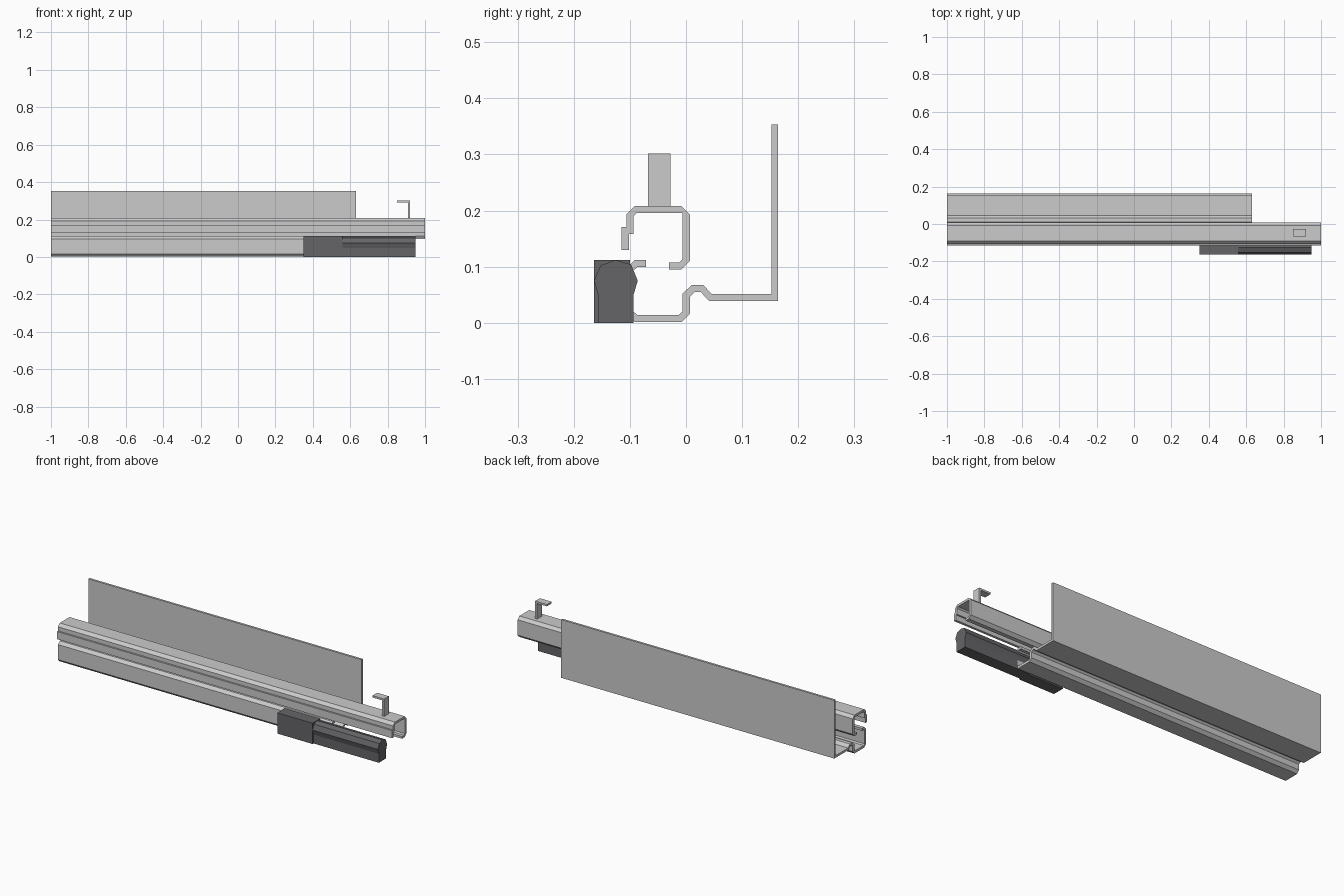
import bpy, bmesh

dark = bpy.data.materials.new("dark_grey")
dark.diffuse_color = (0.13, 0.13, 0.14, 1)


def extrude(name, outline, start, end, axis="x", mat=None):
    """Extrude a closed outline along x (outline in y,z) or y (outline in x,z)."""
    bm = bmesh.new()
    place = (lambda p: (start, *p)) if axis == "x" else (lambda p: (p[0], start, p[1]))
    face = bm.faces.new([bm.verts.new(place(p)) for p in outline])
    moved = bmesh.ops.extrude_face_region(bm, geom=[face])["geom"]
    step = (end - start, 0, 0) if axis == "x" else (0, end - start, 0)
    bmesh.ops.translate(bm, vec=step,
                        verts=[v for v in moved if isinstance(v, bmesh.types.BMVert)])
    bmesh.ops.recalc_face_normals(bm, faces=bm.faces[:])
    mesh = bpy.data.meshes.new(name)
    bm.to_mesh(mesh)
    bm.free()
    obj = bpy.data.objects.new(name, mesh)
    bpy.context.collection.objects.link(obj)
    if mat:
        mesh.materials.append(mat)
    return obj


# full-length upper channel with an outer lip and an inner return
extrude("upper_rail", [
    (-0.115, 0.13), (-0.115, 0.171), (-0.106, 0.171), (-0.106, 0.193),
    (-0.091, 0.208), (-0.008, 0.208), (0.007, 0.193), (0.007, 0.11),
    (-0.008, 0.095), (-0.03, 0.095), (-0.03, 0.107), (-0.012, 0.107),
    (-0.006, 0.113), (-0.006, 0.196), (-0.087, 0.196), (-0.094, 0.189),
    (-0.094, 0.158), (-0.102, 0.158), (-0.102, 0.13)], -1, 1)

# shorter lower channel, joined by a bump to the tall back plate
extrude("lower_rail_and_back_plate", [
    (0.152, 0.353), (0.164, 0.353), (0.164, 0.039), (0.041, 0.039),
    (0.026, 0.055), (0.016, 0.055), (0.007, 0.046), (0.007, 0.016),
    (-0.008, 0.001), (-0.091, 0.001), (-0.106, 0.016), (-0.106, 0.097),
    (-0.091, 0.112), (-0.071, 0.112), (-0.071, 0.099), (-0.087, 0.099),
    (-0.094, 0.093), (-0.094, 0.02), (-0.087, 0.014), (-0.013, 0.014),
    (-0.006, 0.02), (-0.006, 0.052), (0.01, 0.067), (0.031, 0.067),
    (0.046, 0.051), (0.152, 0.051)], -1, 0.63)

# bent tab standing on the upper rail
extrude("hook", [
    (0.85, 0.292), (0.85, 0.302), (0.92, 0.302), (0.92, 0.206),
    (0.908, 0.206), (0.908, 0.292)], -0.068, -0.028, axis="y")

# dark block clipped to the front of the lower rail
extrude("handle_block", [
    (-0.164, 0), (-0.164, 0.112), (-0.1, 0.112), (-0.1, 0)], 0.35, 0.56, mat=dark)

# rounded grip continuing from the block
extrude("handle_grip", [
    (-0.156, 0), (-0.156, 0.048), (-0.164, 0.075), (-0.152, 0.102),
    (-0.126, 0.112), (-0.098, 0.104), (-0.086, 0.075), (-0.094, 0.048),
    (-0.094, 0)], 0.56, 0.95, mat=dark)
